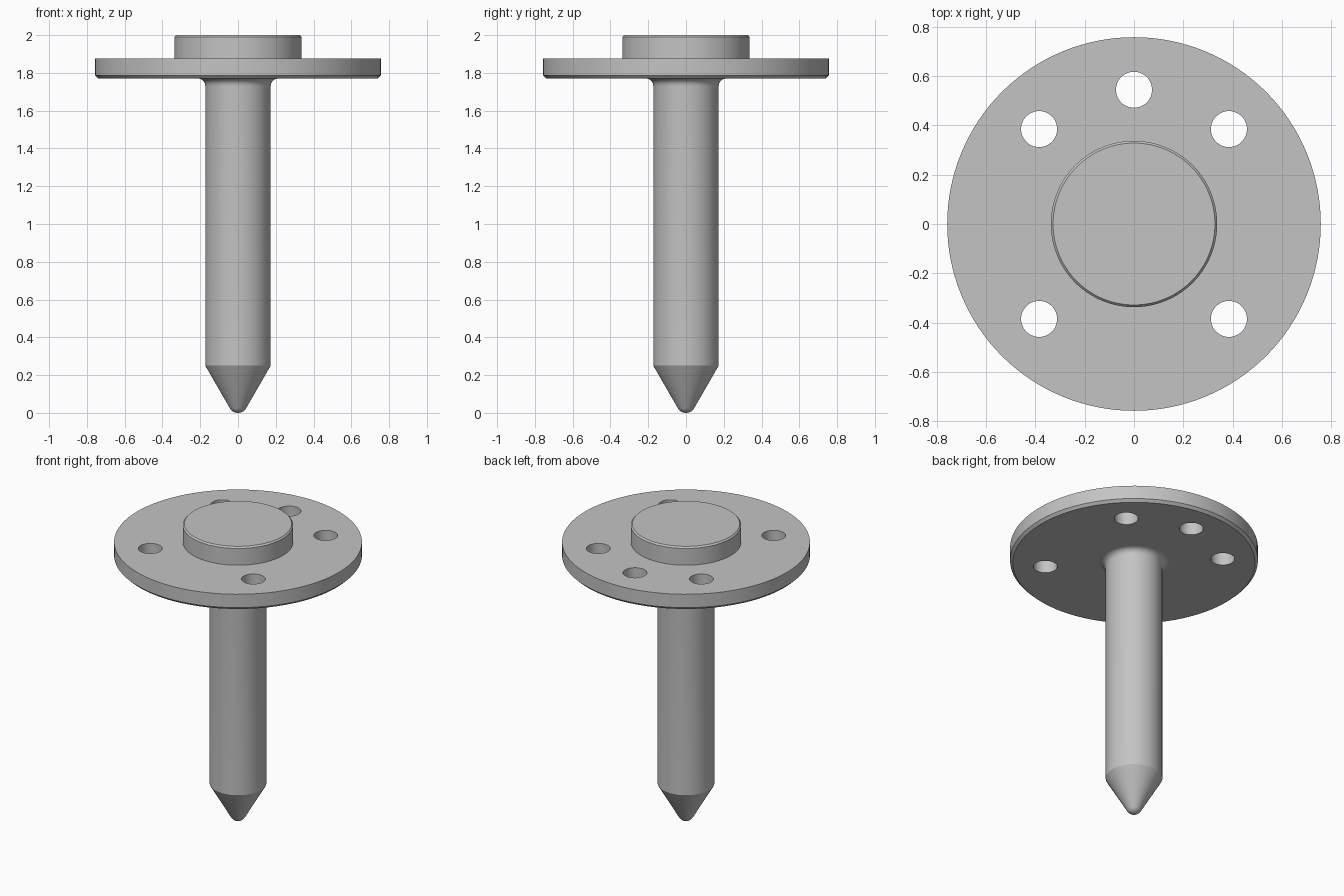
import bpy, bmesh
from math import sin, cos, pi, radians

cube = bpy.data.objects.get("Cube")
if cube:
    bpy.data.objects.remove(cube, do_unlink=True)

steel = bpy.data.materials.new("steel_grey")
steel.use_nodes = True
grey = (0.55, 0.55, 0.55, 1)
steel.diffuse_color = grey
steel.node_tree.nodes["Principled BSDF"].inputs["Base Color"].default_value = grey


def arc(r, z, radius, start, end, steps=8):
    """Profile points along an arc, angles in degrees."""
    angles = [radians(start + (end - start) * i / steps) for i in range(steps + 1)]
    return [(r + radius * cos(a), z + radius * sin(a)) for a in angles]


def lathe(name, profile, segments=128, centre=(0, 0)):
    """Revolve (radius, height) points, running bottom to top, about a vertical axis."""
    bm = bmesh.new()
    verts = [bm.verts.new((r, 0, z)) for r, z in profile]
    edges = [bm.edges.new(pair) for pair in zip(verts, verts[1:])]
    bmesh.ops.spin(bm, geom=verts + edges, cent=(0, 0, 0), axis=(0, 0, 1),
                   angle=2 * pi, steps=segments)
    bmesh.ops.remove_doubles(bm, verts=bm.verts, dist=1e-5)
    # Close the flat ends
    rims = [e for e in bm.edges if e.is_boundary]
    if rims:
        bmesh.ops.holes_fill(bm, edges=rims, sides=0)
    bmesh.ops.recalc_face_normals(bm, faces=bm.faces)
    mesh = bpy.data.meshes.new(name)
    bm.to_mesh(mesh)
    bm.free()
    mesh.materials.append(steel)
    obj = bpy.data.objects.new(name, mesh)
    obj.location = (*centre, 0)
    bpy.context.collection.objects.link(obj)
    return obj


def smooth(obj):
    bpy.ops.object.select_all(action="DESELECT")
    obj.select_set(True)
    bpy.context.view_layer.objects.active = obj
    bpy.ops.object.shade_smooth_by_angle(angle=radians(25))


FLANGE_BOTTOM, FLANGE_TOP = 1.77, 1.877
SHAFT_R, FILLET = 0.173, 0.04

# Shaft: rounded tip, cone, cylinder and a fillet running into the flange
tip = [(0, 0)] + arc(0, 0.05, 0.05, -90, -30)[1:]
fillet = arc(SHAFT_R + FILLET, FLANGE_BOTTOM - FILLET, FILLET, 180, 90)
smooth(lathe("pin_shaft", tip + [(SHAFT_R, 0.25)] + fillet
             + [(SHAFT_R + FILLET, FLANGE_BOTTOM + 0.02)]))

# Flange: disc with a chamfered lower rim
flange = lathe("flange", [(0.74, FLANGE_BOTTOM), (0.757, FLANGE_BOTTOM + 0.017),
                          (0.757, FLANGE_TOP)])

# Bolt holes: four on the diagonals and one at the back
for i, angle in enumerate((45, 90, 135, 225, 315)):
    a = radians(angle)
    cutter = lathe(f"bolt_hole_cutter_{i + 1}", [(0.073, 1.7), (0.073, 1.95)], 48,
                   (0.544 * cos(a), 0.544 * sin(a)))
    cut = flange.modifiers.new("bolt_hole", "BOOLEAN")
    cut.operation, cut.solver, cut.object = "DIFFERENCE", "EXACT", cutter
    bpy.context.view_layer.objects.active = flange
    bpy.ops.object.modifier_apply(modifier=cut.name)
    bpy.data.objects.remove(cutter, do_unlink=True)
smooth(flange)

# Boss: raised hub on top with a small chamfer
smooth(lathe("top_boss", [(0.337, FLANGE_TOP - 0.02), (0.337, 1.99), (0.328, 2.0)]))
